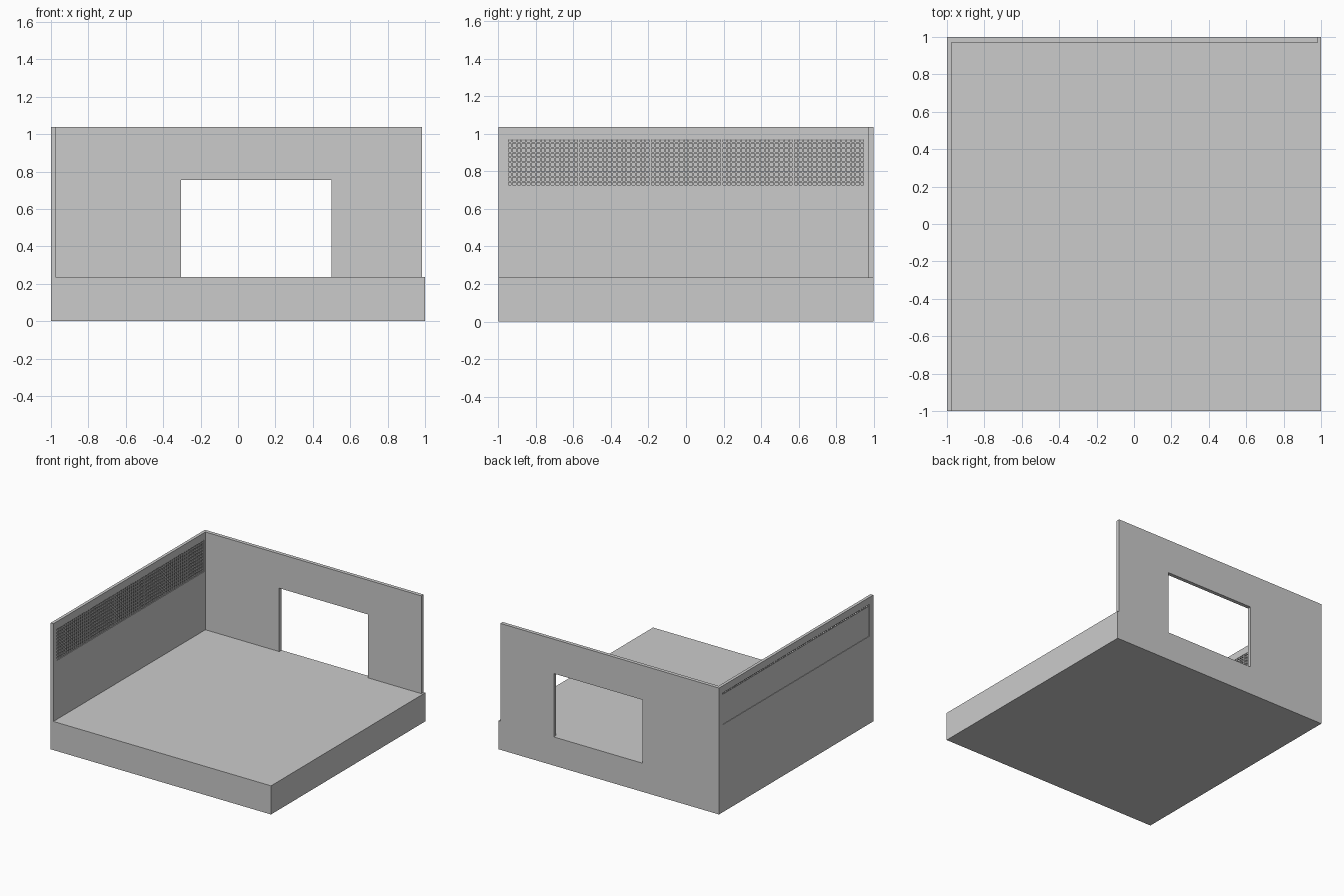
import bpy, bmesh
from mathutils import Vector

if "Cube" in bpy.data.objects:
    bpy.data.objects.remove(bpy.data.objects["Cube"])


def make_object(name, bm):
    bmesh.ops.recalc_face_normals(bm, faces=bm.faces)
    mesh = bpy.data.meshes.new(name)
    bm.to_mesh(mesh)
    bm.free()
    obj = bpy.data.objects.new(name, mesh)
    bpy.context.collection.objects.link(obj)
    return obj


def add_box(bm, lo, hi):
    lo, hi = Vector(lo), Vector(hi)
    verts = bmesh.ops.create_cube(bm, size=1)["verts"]
    bmesh.ops.scale(bm, vec=hi - lo, verts=verts)
    bmesh.ops.translate(bm, vec=(lo + hi) / 2, verts=verts)


def box(name, lo, hi):
    bm = bmesh.new()
    add_box(bm, lo, hi)
    return make_object(name, bm)


FLOOR, TOP = 0.235, 1.037
INNER_X, INNER_Y = -0.975, 0.97

# Thick floor slab
box("floor_slab", (-1, -1, 0), (1, 1, FLOOR))

# Back wall with a doorway reaching the floor
profile = [(-1, FLOOR), (-0.305, FLOOR), (-0.305, 0.755), (0.5, 0.755),
           (0.5, FLOOR), (0.985, FLOOR), (0.985, TOP), (-1, TOP)]
bm = bmesh.new()
face = bm.faces.new([bm.verts.new((x, INNER_Y, z)) for x, z in profile])
ext = bmesh.ops.extrude_face_region(bm, geom=[face])
moved = [v for v in ext["geom"] if isinstance(v, bmesh.types.BMVert)]
bmesh.ops.translate(bm, vec=(0, 1 - INNER_Y, 0), verts=moved)
make_object("back_wall", bm)

# Left wall with a long high window opening
Y0, Y1, Z0, Z1 = -0.953, 0.953, 0.718, 0.978
wall = box("left_wall", (-1, -1, FLOOR), (INNER_X, INNER_Y, TOP))
cutter = box("window_cutter", (-1.1, Y0, Z0), (-0.9, Y1, Z1))
cutter.hide_render = True
cutter.hide_viewport = True
cut = wall.modifiers.new("window_opening", "BOOLEAN")
cut.operation = "DIFFERENCE"
cut.solver = "EXACT"
cut.object = cutter

# Recessed window pane, leaving a slim gap along the top
box("window_pane", (-0.996, Y0, Z0), (-0.991, Y1, Z1 - 0.014))

# Window grille: fine bars with heavier frame and panel dividers
GX0, GX1 = -0.987, -0.979
PANELS, COLS, ROWS = 5, 15, 10
bm = bmesh.new()
total = PANELS * COLS
for i in range(total + 1):
    y = Y0 + (Y1 - Y0) * i / total
    half = 0.006 if i % COLS == 0 else 0.004
    add_box(bm, (GX0, max(Y0, y - half), Z0), (GX1, min(Y1, y + half), Z1))
for j in range(ROWS + 1):
    z = Z0 + (Z1 - Z0) * j / ROWS
    half = 0.008 if j in (0, ROWS) else 0.004
    add_box(bm, (GX0 + 0.001, Y0, max(Z0, z - half)),
            (GX1 - 0.001, Y1, min(Z1, z + half)))
make_object("window_grille", bm)
